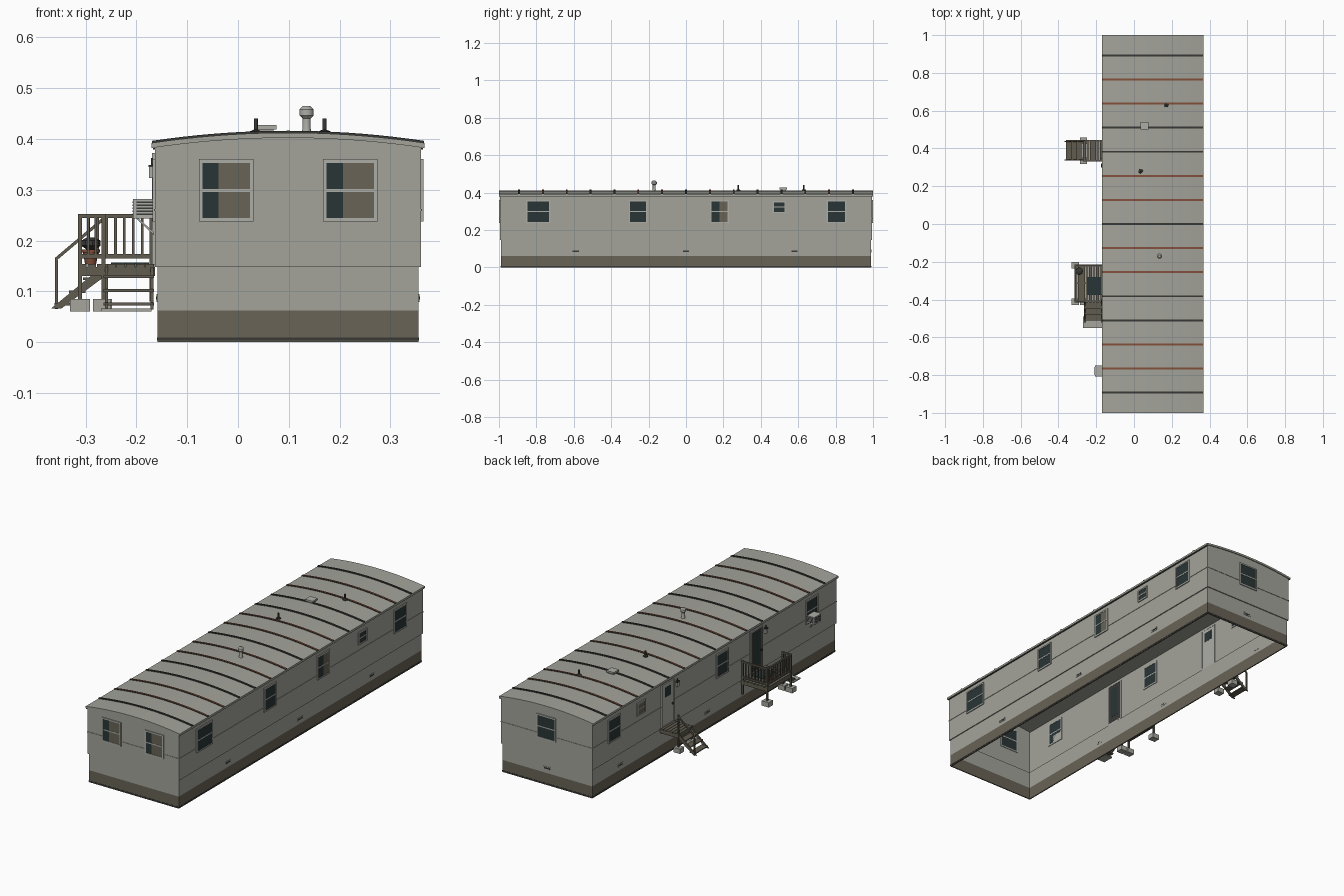
import bpy, bmesh, math
from mathutils import Vector

cube = bpy.data.objects.get("Cube")
if cube:
    bpy.data.objects.remove(cube, do_unlink=True)


def material(name, r, g, b):
    m = bpy.data.materials.new(name)
    m.use_nodes = True
    m.diffuse_color = (r, g, b, 1)
    m.node_tree.nodes["Principled BSDF"].inputs["Base Color"].default_value = (r, g, b, 1)
    return m


WALL = material("pale grey siding", .37, .37, .33)
TRIM = material("light trim", .42, .42, .39)
SKIRT = material("brown grey skirting", .14, .125, .095)
WOOD = material("weathered wood", .12, .108, .08)
GLASS = material("dark glass", .022, .036, .036)
DARK = material("dark metal", .04, .04, .036)
RUST = material("rust brown", .23, .08, .042)
BLOCK = material("concrete", .38, .38, .34)


def finish(name, bm, mats, smooth=False):
    bmesh.ops.recalc_face_normals(bm, faces=bm.faces)
    me = bpy.data.meshes.new(name)
    bm.to_mesh(me)
    bm.free()
    for m in mats:
        me.materials.append(m)
    ob = bpy.data.objects.new(name, me)
    bpy.context.collection.objects.link(ob)
    if smooth:
        bpy.ops.object.select_all(action='DESELECT')
        ob.select_set(True)
        bpy.context.view_layer.objects.active = ob
        bpy.ops.object.shade_smooth_by_angle(angle=math.radians(35))
    return ob


def boxes(name, parts):
    """One object from (x0, x1, y0, y1, z0, z1, material) boxes."""
    bm, mats = bmesh.new(), []
    for x0, x1, y0, y1, z0, z1, m in parts:
        if m not in mats:
            mats.append(m)
        lo, hi = Vector((x0, y0, z0)), Vector((x1, y1, z1))
        verts = bmesh.ops.create_cube(bm, size=1)["verts"]
        for v in verts:
            v.co = (lo + hi) / 2 + v.co * (hi - lo)
        for f in {f for v in verts for f in v.link_faces}:
            f.material_index = mats.index(m)
    return finish(name, bm, mats)


def prism(name, pts, axis, a, b, mat, smooth=False):
    """Extrude a profile along y (x, z points) or along x (y, z points)."""
    bm = bmesh.new()
    place = (lambda p, t: (p[0], t, p[1])) if axis == 'y' else (lambda p, t: (t, p[0], p[1]))
    rings = [[bm.verts.new(place(p, t)) for p in pts] for t in (a, b)]
    for r in rings:
        bm.faces.new(r)
    for i in range(len(pts)):
        j = (i + 1) % len(pts)
        bm.faces.new((rings[0][i], rings[0][j], rings[1][j], rings[1][i]))
    return finish(name, bm, [mat], smooth)


def lathe(name, x, y, profile, mat, n=14):
    """Round part from (radius, z) points."""
    bm = bmesh.new()
    rings = [[bm.verts.new((x + r * math.cos(k * math.tau / n), y + r * math.sin(k * math.tau / n), z))
              for k in range(n)] for r, z in profile]
    for lo, hi in zip(rings, rings[1:]):
        for k in range(n):
            bm.faces.new((lo[k], lo[(k + 1) % n], hi[(k + 1) % n], hi[k]))
    bm.faces.new(rings[0])
    bm.faces.new(rings[-1])
    return finish(name, bm, [mat], True)


# Walls: a thin shell, open underneath, in a lower and an upper tier
MID = .0985
X0, X1, Y1 = -.163, .36, .995


def arch(x):
    return .412 - .02 * ((x - MID) / .2685) ** 2


def curve(a, b, off, n=18):
    return [(a + (b - a) * i / n, arch(a + (b - a) * i / n) + off) for i in range(n + 1)]


def ring(name, x0, x1, y, z0, z1, mat, t=.006):
    boxes(name, [(x0, x0 + t, -y, y, z0, z1, mat), (x1 - t, x1, -y, y, z0, z1, mat),
                 (x0, x1, -y, -y + t, z0, z1, mat), (x0, x1, y - t, y, z0, z1, mat)])


ring("skirting", -.158, .355, .99, 0, .062, SKIRT)
ring("skirting_base_strip", -.159, .356, .991, .003, .009, DARK, .004)
ring("lower_wall", -.158, .355, .99, .062, .15, WALL)
ring("upper_wall", X0, X1, Y1, .148, .382, WALL)
ring("siding_ledge", X0 - .002, X1 + .002, Y1 + .002, .258, .262, WALL, .004)
for nm, y in (("front_gable", -Y1), ("back_gable", Y1 - .006)):
    prism(nm, [(X0, .37)] + curve(X0, X1, -.006) + [(X1, .37)], 'y', y, y + .006, WALL)

# Arched roof with raised seams
prism("roof", curve(-.17, .367, 0) + curve(.367, -.17, -.01), 'y', -1, 1, WALL, True)
boxes("eave_strips", [(x, x + .004, -1, 1, .379, .384, DARK) for x in (-.167, .36)])
for i in range(-7, 8):
    seam = prism("roof_seam", curve(-.169, .366, .004) + curve(.366, -.169, -.004), 'y',
                 i * .1275 - .005, i * .1275 + .005, DARK)
    if abs(i) in (1, 2, 5, 6):
        seam.data.materials.append(RUST)
        for p in seam.data.polygons:
            p.material_index = int(p.normal.z > .9)

# Roof fittings
lathe("roof_flue", .135, -.17, [(.012, .405), (.008, .42), (.008, .44), (.014, .446), (.014, .458), (.007, .465)], TRIM)
for nm, x, y in (("vent_pipe_back", .17, .63), ("vent_pipe_middle", .035, .28)):
    lathe(nm, x, y, [(.013, .405), (.011, .415), (.004, .418), (.004, .44)], DARK)
boxes("roof_hatch", [(.04, .07, .505, .535, .4, .418, WALL), (.034, .076, .499, .541, .418, .427, TRIM)])


def on_wall(wall, u0, u1, z0, z1, d0, d1, m):
    """Box on a wall, u along it and d outwards."""
    if wall in ("left", "right"):
        a, b = (X1 + d0, X1 + d1) if wall == "right" else (X0 - d1, X0 - d0)
        return (a, b, u0, u1, z0, z1, m)
    a, b = (Y1 + d0, Y1 + d1) if wall == "back" else (-Y1 - d1, -Y1 - d0)
    return (u0, u1, a, b, z0, z1, m)


def frame(wall, u0, u1, z0, z1, t, d, m):
    return [on_wall(wall, *r, -.009, d, m) for r in
            ((u0, u0 + t, z0, z1), (u1 - t, u1, z0, z1),
             (u0 + t, u1 - t, z0, z0 + t), (u0 + t, u1 - t, z1 - t, z1))]


def window(wall, u, w, z0=.237, z1=.36, curtain=0, t=.007):
    u0, u1 = u - w / 2, u + w / 2
    zm = (z0 + z1) / 2
    parts = frame(wall, u0, u1, z0, z1, t, .005, TRIM)
    parts.append(on_wall(wall, u0 + t, u1 - t, z0 + t, z1 - t, -.008, .003, GLASS))
    parts.append(on_wall(wall, u0 + t, u1 - t, zm - .003, zm + .003, -.0085, .0045, TRIM))
    if curtain:
        parts.append(on_wall(wall, u1 - t - (w - 2 * t) * curtain, u1 - t, z0 + t, z1 - t, .002, .0035, SKIRT))
    boxes(wall + "_window", parts)


for u in (-.023, .221):
    window("front", u, .107, curtain=.66)
window("back", .1, .11)
for u, w, c in ((-.79, .13, 0), (-.256, .1, 0), (.18, .1, .5), (.805, .105, 0)):
    window("right", u, w, curtain=c)
window("right", .498, .07, .29, .355)
for u in (.82, -.06, -.79):
    window("left", u, .1)
window("left", .6, .07, .29, .355, curtain=1)

# Low wall vents
for wall, u in (("right", -.59), ("right", 0), ("right", .58), ("left", .76), ("left", .05), ("left", -.44), ("back", .1)):
    boxes(wall + "_vent", [on_wall(wall, u - .02, u + .02, .079, .095, -.012, -.003, WALL),
                           on_wall(wall, u - .017, u + .017, .084, .09, -.012, -.002, DARK)])

# Doors and wall lamps on the left side
for nm, u, pane, m in (("back_door", .385, (.3, .35), TRIM), ("porch_door", -.335, (.19, .35), DARK)):
    boxes(nm, frame("left", u - .05, u + .05, .152, .372, .006, .006, TRIM) + [
        on_wall("left", u - .044, u + .044, .158, .366, -.008, .003, m),
        on_wall("left", u - .025, u + .025, *pane, -.0085, .004, GLASS),
        on_wall("left", u - .041, u - .035, .245, .255, .003, .01, DARK)])
for u in (.31, -.41):
    boxes("wall_lamp", [on_wall("left", u - .005, u + .005, .34, .352, 0, .006, DARK),
                        on_wall("left", u - .009, u + .009, .323, .345, .002, .012, TRIM),
                        on_wall("left", u - .01, u + .01, .345, .349, .001, .013, DARK),
                        on_wall("left", u - .002, u + .002, .349, .362, .004, .008, DARK)])

# Window air conditioner with louvres
boxes("air_conditioner", [(-.207, -.155, -.807, -.75, .243, .282, TRIM)]
      + [(-.2, -.168, -.808, -.749, .25 + k * .006, .253 + k * .006, DARK) for k in range(5)]
      + [(-.208, -.2, -.8, -.757, .25 + k * .006, .253 + k * .006, DARK) for k in range(5)])
prism("conditioner_bracket", [(-.165, .21), (-.165, .216), (-.195, .243), (-.2, .243)], 'y', -.782, -.775, TRIM)


def post(x, y, z0, z1, t=.008):
    return (x - t / 2, x + t / 2, y - t / 2, y + t / 2, z0, z1, WOOD)


# Porch: planked deck, posts on blocks, railings
boxes("porch_deck", [(-.315 + k * .019, -.298 + k * .019, -.415, -.215, .148, .154, WOOD) for k in range(8)]
      + [(-.313, -.163, y, y + .008, .13, .148, WOOD) for y in (-.413, -.318, -.225)]
      + [(-.313, -.305, -.413, -.217, .13, .148, WOOD)])
corners = [(-.311, -.219), (-.311, -.411), (-.17, -.219)]
boxes("porch_posts", [post(x, y, .08, .252) for x, y in corners]
      + [post(-.265, -.411, .08, .252), post(-.17, -.411, .08, .154)])
boxes("porch_blocks", [(x - .02, x + .02, y - .017, y + .017, .06, .085, BLOCK) for x, y in corners[:2]])
rails = []
for z in (.165, .244):
    rails += [(-.315, -.307, -.415, -.215, z, z + .008, WOOD), (-.315, -.163, -.223, -.215, z, z + .008, WOOD),
              (-.315, -.265, -.415, -.407, z, z + .008, WOOD)]
rails += [post(-.311, -.411 + k * .0175, .165, .25, .005) for k in range(1, 11)]
rails += [post(-.311 + k * .0175, -.219, .165, .25, .005) for k in range(1, 9)]
rails += [post(-.295, -.411, .165, .25, .005), post(-.28, -.411, .165, .25, .005)]
boxes("porch_railing", rails)
boxes("door_mat", [(-.25, -.175, -.375, -.28, .154, .157, GLASS)])
lathe("flower_pot", -.29, -.25, [(.011, .154), (.015, .176), (.018, .176), (.018, .182)], RUST)
lathe("pot_plant", -.29, -.25, [(.008, .182), (.02, .19), (.019, .2), (.008, .206)], DARK, 9)

# Porch steps leading forward
boxes("porch_steps", [(-.265, -.165, -.45 - k * .03, -.415 - k * .03, .126 - k * .027, .132 - k * .027, WOOD)
                      for k in range(3)])
for x in (-.262, -.172):
    prism("porch_stringer", [(-.413, .148), (-.413, .122), (-.5, .064), (-.525, .064)], 'x', x, x + .006, WOOD)
boxes("step_pad", [(-.27, -.17, -.55, -.49, .06, .066, BLOCK), (-.285, -.25, -.43, -.395, .06, .085, BLOCK)])

# Back door landing with side steps and one sloping handrail
boxes("back_landing", [(-.27 + k * .018, -.254 + k * .018, .33, .445, .148, .154, WOOD) for k in range(6)]
      + [(-.268, -.163, y, y + .007, .13, .148, WOOD) for y in (.332, .436)]
      + [(-.268, -.26, .332, .443, .13, .148, WOOD)]
      + [post(-.265, .44, .08, .25), post(-.265, .335, .08, .154), post(-.357, .44, .065, .162, .006)])
boxes("landing_blocks", [(-.285, -.248, y - .017, y + .017, .06, .085, BLOCK) for y in (.44, .335)])
boxes("back_steps", [(-.305 - k * .028, -.272 - k * .028, .335, .44, .122 - k * .025, .127 - k * .025, WOOD)
                     for k in range(3)])
for y in (.335, .434):
    prism("back_stringer", [(-.268, .148), (-.268, .125), (-.348, .066), (-.368, .066)], 'y', y, y + .006, WOOD)
prism("back_handrail", [(-.36, .158), (-.36, .166), (-.263, .248), (-.263, .24)], 'y', .437, .444, WOOD)
